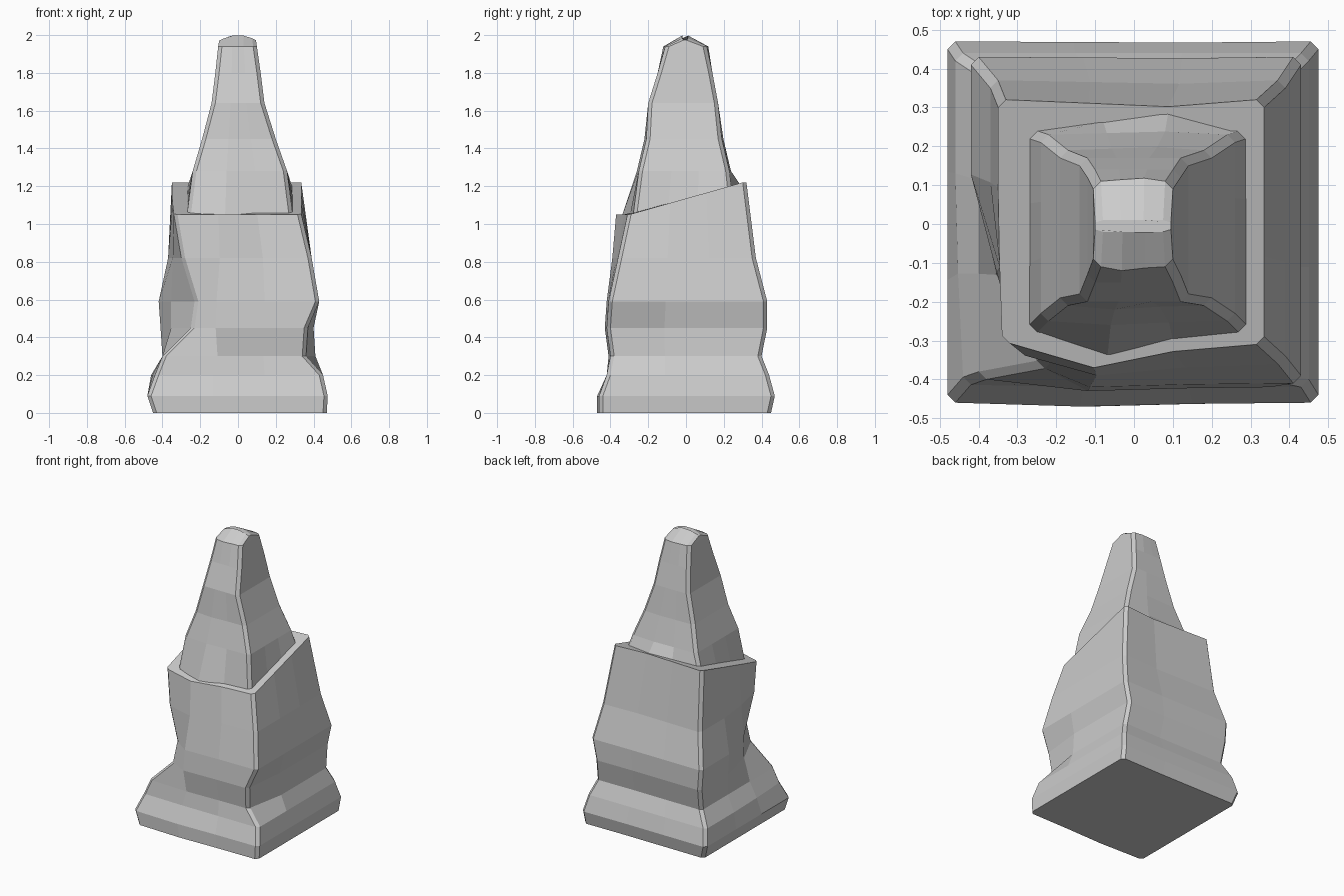
import bpy
import bmesh
from mathutils import Vector

default_cube = bpy.data.objects.get("Cube")
if default_cube:
    bpy.data.objects.remove(default_cube, do_unlink=True)

# One plain stone colour
stone = bpy.data.materials.new("stone_grey")
stone.use_nodes = True
stone.diffuse_color = (0.6, 0.6, 0.6, 1)
stone.node_tree.nodes["Principled BSDF"].inputs["Base Color"].default_value = stone.diffuse_color


def ledge_height(y):
    """Height of the sloping ledge, low at the front and high at the back."""
    slope = min(max((y + 0.3) / 0.6, 0), 1)
    return 1.05 + 0.17 * slope


def ring_points(level, back_bulge):
    """Four-sided cross-section with chamfered corners and two points inside each side."""
    z, left, right, front, back, notch, chip, bulge = level
    corners = [Vector((left, front, z)), Vector((right, front, z)),
               Vector((right, back, z)), Vector((left, back, z))]
    points = []
    for index, start in enumerate(corners):
        end = corners[(index + 1) % len(corners)]
        chamfer = min(0.02 / (end - start).length, 0.2)
        for fraction in (chamfer, 0.36, 0.66, 1 - chamfer):
            points.append(start.lerp(end, fraction))
    # Broken front corners
    for index in (0, 15):
        points[index].x += notch
        points[index].y += notch * 0.3
    points[14].x += notch * 0.35
    for index in (3, 4):
        points[index].x -= chip
    # Uneven front and back faces
    points[1].y -= bulge
    points[2].y -= bulge * 0.3
    points[9].y += bulge * back_bulge
    points[10].y += bulge * back_bulge * 0.5
    return points


def loft(name, rings):
    """Skin a stack of rings and close both ends."""
    bm = bmesh.new()
    loops = [[bm.verts.new(point) for point in ring] for ring in rings]
    for lower, upper in zip(loops, loops[1:]):
        for i in range(len(lower)):
            j = (i + 1) % len(lower)
            bm.faces.new((lower[i], lower[j], upper[j], upper[i]))
    bm.faces.new(reversed(loops[0]))
    bm.faces.new(loops[-1])
    bmesh.ops.recalc_face_normals(bm, faces=bm.faces)
    mesh = bpy.data.meshes.new(name)
    bm.to_mesh(mesh)
    bm.free()
    mesh.materials.append(stone)
    part = bpy.data.objects.new(name, mesh)
    bpy.context.collection.objects.link(part)
    return part


# Columns: height, left, right, front, back, corner notch, corner chip, bulge
base_levels = [
    (0.00, -0.45, 0.47, -0.46, 0.45, 0, 0, 0.01),
    (0.09, -0.48, 0.475, -0.46, 0.47, 0, 0, 0.01),
    (0.20, -0.46, 0.45, -0.42, 0.44, 0.02, 0, 0),
    (0.30, -0.40, 0.41, -0.40, 0.40, 0, 0.05, 0.01),
    (0.45, -0.41, 0.40, -0.42, 0.43, 0.16, 0.03, 0.01),
    (0.59, -0.42, 0.43, -0.41, 0.43, 0.19, 0, 0.01),
    (0.82, -0.37, 0.39, -0.36, 0.37, 0.07, 0, 0.03),
    (1.05, -0.35, 0.335, -0.31, 0.32, 0.01, 0, 0.06),
]
spire_levels = [
    (1.05, -0.27, 0.29, -0.28, 0.24, 0, 0, 0.06),
    (1.28, -0.24, 0.26, -0.25, 0.23, 0, 0, 0.01),
    (1.45, -0.19, 0.20, -0.21, 0.19, 0, 0, 0.01),
    (1.64, -0.14, 0.14, -0.20, 0.17, 0, 0, 0),
    (1.80, -0.12, 0.12, -0.15, 0.14, 0, 0, 0),
    (1.94, -0.105, 0.10, -0.11, 0.11, 0, 0, 0.01),
    (2.00, -0.10, 0.095, -0.02, 0.01, 0, 0, 0),
]

# Lower block, ending in the sloping ledge
base_rings = [ring_points(level, -0.3) for level in base_levels]
for point in base_rings[-1]:
    point.z = ledge_height(point.y)
loft("lower_stone_block", base_rings)

# Upper spire, rooted just under the ledge and rounded at the tip
spire_rings = [ring_points(level, 0.8) for level in spire_levels]
for point in spire_rings[0]:
    point.z = ledge_height(point.y) - 0.01
for point in spire_rings[-1]:
    point.z -= 3 * point.x ** 2
loft("upper_stone_spire", spire_rings)
